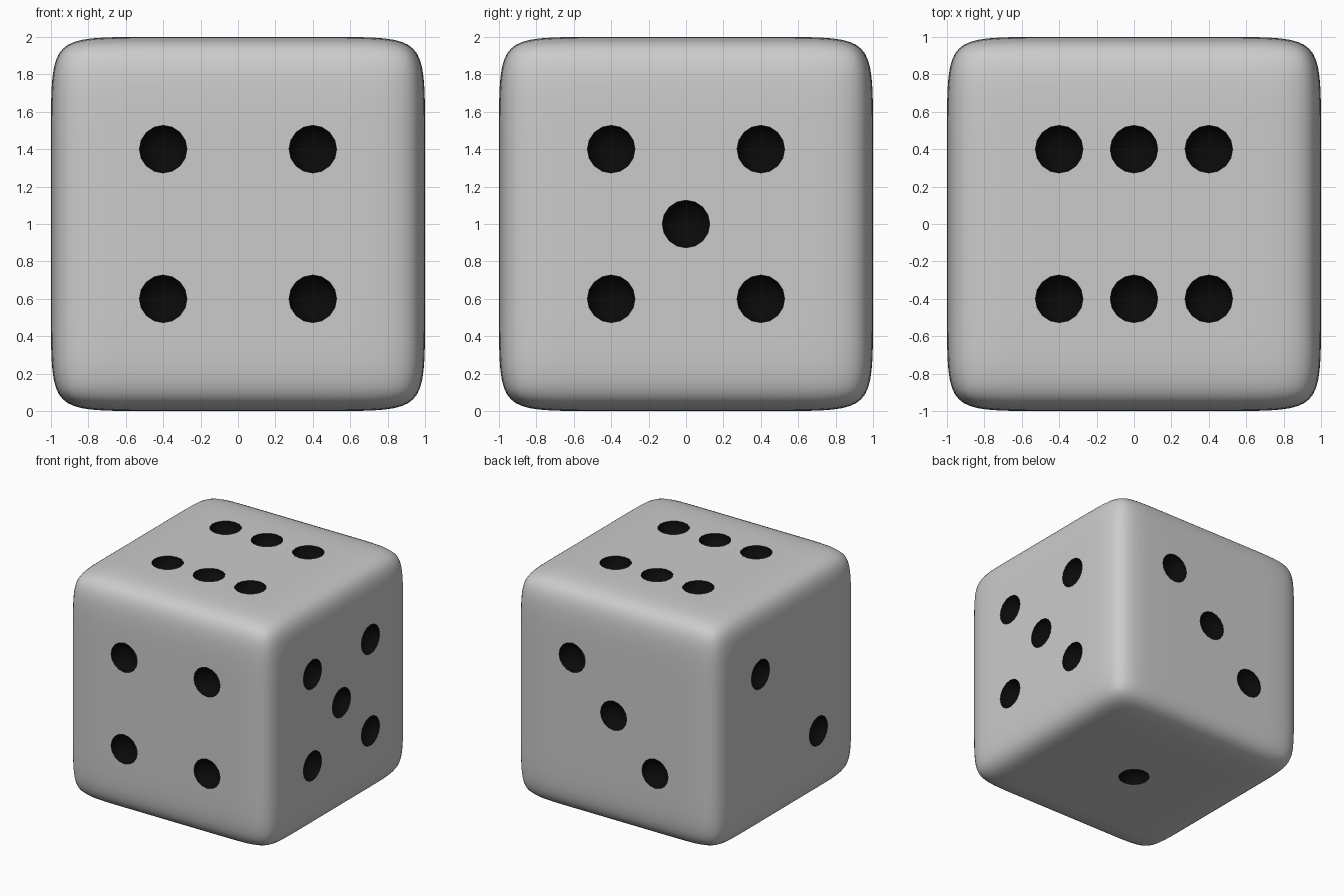
import bpy, bmesh
from mathutils import Vector, Matrix

if "Cube" in bpy.data.objects:
    bpy.data.objects.remove(bpy.data.objects["Cube"])

CENTRE = Vector((0, 0, 1))
SUPPORT = 0.62          # support loop position on the unit cube
PIP_R, PIP_DEPTH = 0.129, 0.10
S = 0.4                 # pip spacing

black = bpy.data.materials.new("pip_black")
black.diffuse_color = (0.003, 0.003, 0.003, 1)
black.use_nodes = True
black.node_tree.nodes["Principled BSDF"].inputs["Base Color"].default_value = black.diffuse_color


def make_object(name, bm):
    me = bpy.data.meshes.new(name)
    bm.to_mesh(me)
    bm.free()
    me.materials.append(None)
    me.materials.append(black)
    ob = bpy.data.objects.new(name, me)
    bpy.context.collection.objects.link(ob)
    return ob


# Body: cube with support loops, rounded by subdivision
bm = bmesh.new()
bmesh.ops.create_cube(bm, size=2)
bmesh.ops.subdivide_edges(bm, edges=bm.edges[:], cuts=2, use_grid_fill=True)
for v in bm.verts:
    v.co = CENTRE + Vector([c if abs(c) > 0.9 else (SUPPORT if c > 0 else -SUPPORT) for c in v.co])
body = make_object("die_body", bm)
sub = body.modifiers.new("round", 'SUBSURF')
sub.levels = sub.render_levels = 3

# Pips per face: outward normal -> pip positions on that face
PIPS = {
    (0, 0, -1): [(0, 0, 0)],
    (-1, 0, 0): [(0, 1, 1), (0, -1, -1)],
    (0, 1, 0): [(1, 0, 1), (0, 0, 0), (-1, 0, -1)],
    (0, -1, 0): [(x, 0, z) for x in (-1, 1) for z in (-1, 1)],
    (1, 0, 0): [(0, y, z) for y in (-1, 1) for z in (-1, 1)] + [(0, 0, 0)],
    (0, 0, 1): [(x, y, 0) for x in (-1, 0, 1) for y in (-1, 1)],
}

# Cutter: one flattened ball per pip
bm = bmesh.new()
for normal, spots in PIPS.items():
    n = Vector(normal)
    turn = n.to_track_quat('Z', 'Y').to_matrix().to_4x4()
    for spot in spots:
        place = Matrix.Translation(CENTRE + n + Vector(spot) * S)
        bmesh.ops.create_uvsphere(bm, u_segments=16, v_segments=9, radius=1,
                                  matrix=place @ turn @ Matrix.Diagonal((PIP_R, PIP_R, PIP_DEPTH, 1)))
for f in bm.faces:
    f.material_index = 1
cutter = make_object("pip_cutter", bm)
cutter.hide_render = True

# Sink the pips into the body
cut = body.modifiers.new("pips", 'BOOLEAN')
cut.operation = 'DIFFERENCE'
cut.solver = 'EXACT'
cut.material_mode = 'INDEX'
cut.object = cutter

bpy.ops.object.select_all(action='DESELECT')
body.select_set(True)
bpy.context.view_layer.objects.active = body
for m in ("round", "pips"):
    bpy.ops.object.modifier_apply(modifier=m)
bpy.data.objects.remove(cutter)
bpy.ops.object.shade_smooth_by_angle()
